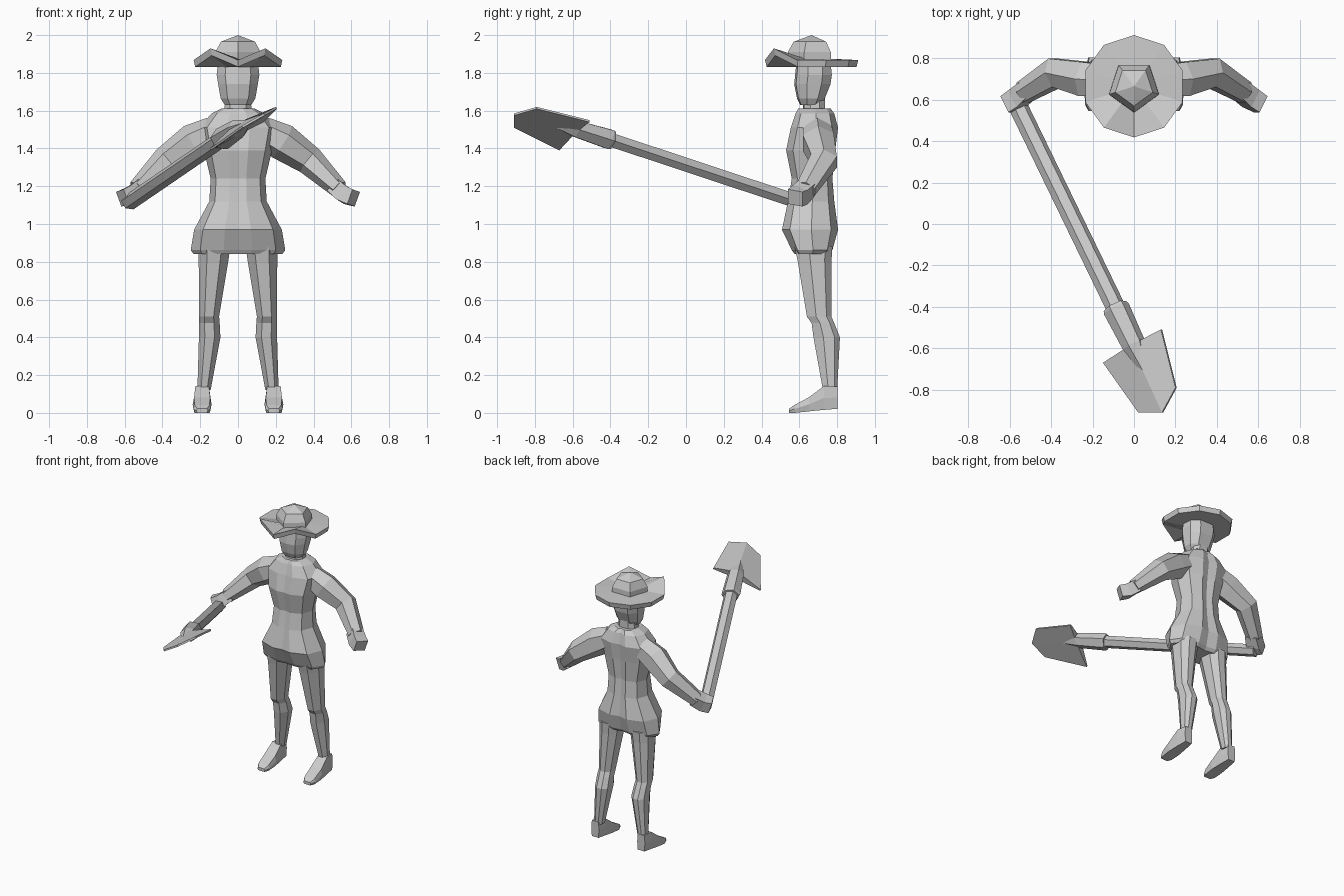
import bpy, bmesh, math
from mathutils import Vector as V

if "Cube" in bpy.data.objects:
    bpy.data.objects.remove(bpy.data.objects["Cube"])

grey = bpy.data.materials.new("plain_grey")
grey.diffuse_color = (0.6, 0.6, 0.6, 1)
grey.use_nodes = True
grey.node_tree.nodes["Principled BSDF"].inputs["Base Color"].default_value = grey.diffuse_color


def make(name, bm):
    bmesh.ops.recalc_face_normals(bm, faces=bm.faces)
    me = bpy.data.meshes.new(name)
    bm.to_mesh(me)
    bm.free()
    me.materials.append(grey)
    ob = bpy.data.objects.new(name, me)
    bpy.context.collection.objects.link(ob)
    return ob


def loft(name, rings):
    """Skin a list of equally long point rings and cap both ends."""
    bm = bmesh.new()
    vs = [[bm.verts.new(p) for p in r] for r in rings]
    n = len(rings[0])
    for a, b in zip(vs, vs[1:]):
        for i in range(n):
            j = (i + 1) % n
            bm.faces.new((a[i], a[j], b[j], b[i]))
    bm.faces.new(vs[0])
    bm.faces.new(vs[-1])
    bmesh.ops.remove_doubles(bm, verts=bm.verts, dist=0.0005)
    return make(name, bm)


def slab_ring(z, xc, hw, yf, yb, shape):
    """Horizontal ring fitted to a half width and a front and back depth."""
    yc, hd = (yf + yb) / 2, (yb - yf) / 2
    return [(xc + hw * u, yc + hd * v, z) for u, v in shape]


def tube(name, stations, sides, phase=0.0):
    """Loft along a path; stations are (centre, radius sideways, radius across)."""
    cs = [V(s[0]) for s in stations]
    rings = []
    for i, (c, ru, rv) in enumerate(stations):
        t = (cs[min(i + 1, len(cs) - 1)] - cs[max(i - 1, 0)]).normalized()
        side = V((0, 1, 0)) if abs(t.y) < 0.8 else V((1, 0, 0))
        u = (side - t * side.dot(t)).normalized()
        v = t.cross(u)
        rings.append([cs[i] + u * ru * math.cos(a) + v * rv * math.sin(a)
                      for a in (phase + math.tau * k / sides for k in range(sides))])
    return loft(name, rings)


def mirrored(half):
    """Complete a right half outline (front to back) with its left half."""
    return half + [(-x, y) for x, y in reversed(half) if x > 0]


# tunic, with a shallow crease down front and spine
body = mirrored([(0, -.93), (.3, -1), (.8, -.72), (1, .05), (.8, .75), (.3, 1), (0, .88)])
loft("tunic", [slab_ring(z, 0, w, f, b, body) for z, w, f, b in (
    (.84, .235, .575, .755), (.862, .25, .56, .775), (.97, .232, .508, .805),
    (1.12, .152, .54, .785), (1.24, .145, .56, .775), (1.39, .18, .53, .79),
    (1.51, .205, .555, .805), (1.585, .14, .58, .785), (1.612, .085, .595, .765))])

# neck and head
oct8 = mirrored([(0, -1), (.6, -.9), (1, -.3), (.95, .5), (.5, 1), (0, 1)])
loft("neck", [slab_ring(z, 0, w, .62, .735, oct8) for z, w in ((1.58, .075), (1.68, .065))])
loft("head", [slab_ring(z, 0, w, f, b, oct8) for z, w, f, b in (
    (1.63, .07, .605, .71), (1.665, .092, .588, .735), (1.74, .105, .573, .765),
    (1.79, .113, .578, .772), (1.86, .105, .585, .765))])

# hat: ten sided brim turned up at two front corners, five sided crown
HY = .665


def brim_ring(r, z, lift):
    return [(r * math.sin(a), HY - r * math.cos(a), z + (lift if k in (1, 9) else 0))
            for k, a in ((k, math.tau * k / 10) for k in range(10))]


loft("hat_brim", [brim_ring(.1, 1.832, 0), brim_ring(.238, 1.832, .06),
                  brim_ring(.247, 1.868, .062), brim_ring(.1, 1.875, 0)])
loft("hat_crown", [[(r * math.sin(math.tau * k / 5), HY - r * math.cos(math.tau * k / 5), z)
                    for k in range(5)]
                   for r, z in ((.128, 1.85), (.126, 1.91), (.095, 1.965), (.0001, 2.0))])

# limbs, mirrored left and right
limb = [(-.45, -1), (.45, -1), (1, -.25), (.9, .6), (.35, 1), (-.35, 1), (-.9, .6), (-1, -.25)]
box = [(-.85, -1), (.85, -1), (1, 0), (.85, 1), (-.85, 1), (-1, 0)]
for s, tag in ((1, "left"), (-1, "right")):
    tube(tag + "_arm", [((s * x, y, z), a, b) for x, y, z, a, b in (
        (.13, .695, 1.49, .085, .08), (.235, .70, 1.435, .095, .098),
        (.38, .73, 1.335, .08, .078), (.535, .635, 1.185, .06, .05))], 6, math.pi / 6)
    tube(tag + "_hand", [((s * x, y, z), a, b) for x, y, z, a, b in (
        (.515, .645, 1.195, .062, .058), (.565, .605, 1.155, .066, .062),
        (.612, .578, 1.138, .062, .058))], 4, math.pi / 4)
    loft(tag + "_leg", [slab_ring(z, s * x, w, f, b, limb) for z, x, w, f, b in (
        (.88, .125, .085, .575, .775), (.8, .13, .078, .592, .77), (.51, .153, .053, .64, .77),
        (.475, .152, .055, .665, .785), (.40, .15, .057, .675, .815), (.12, .18, .035, .725, .8))])
    # foot lofted from heel to toe: y, half width, bottom, top
    loft(tag + "_foot", [[(s * (.19 + w * u), y, (lo + hi) / 2 + (hi - lo) / 2 * v) for u, v in box]
                         for y, w, lo, hi in ((.803, .032, .022, .14), (.73, .042, .016, .142),
                                              (.65, .05, .008, .082), (.575, .046, 0, .042),
                                              (.546, .03, 0, .022))])

# spade: shaft, socket and folded blade
tail, neck_pt, root = V((-.575, .6, 1.115)), V((-.085, -.41, 1.45)), V((0, -.585, 1.505))
tube("spade_shaft", [(tail, .047, .042), (neck_pt, .047, .042)], 6)
tube("spade_socket", [(neck_pt + (neck_pt - root) * .08, .06, .055), (neck_pt, .066, .06),
                      (root, .058, .05), (root.lerp(V((.135, -.91, 1.585)), .45), .012, .012)], 6)

A, B, C, D, E = map(V, ((-.15, -.67, 1.40), (.13, -.51, 1.55), (.02, -.91, 1.52),
                        (.2, -.79, 1.62), (.135, -.91, 1.585)))
bm = bmesh.new()
up = V((-.5, .07, .86)) * .03
top = [bm.verts.new(p) for p in (A, C, E, D, B, root + up)]
low = [bm.verts.new(p) for p in (A - up * .4, C - up * .4, E - up * .4, D - up * .4, B - up * .4, root - up)]
for vs in (top, low):
    bm.faces.new((vs[0], vs[1], vs[2], vs[5]))
    bm.faces.new((vs[5], vs[2], vs[3], vs[4]))
for i in range(6):
    j = (i + 1) % 6
    bm.faces.new((top[i], top[j], low[j], low[i]))
make("spade_blade", bm)
